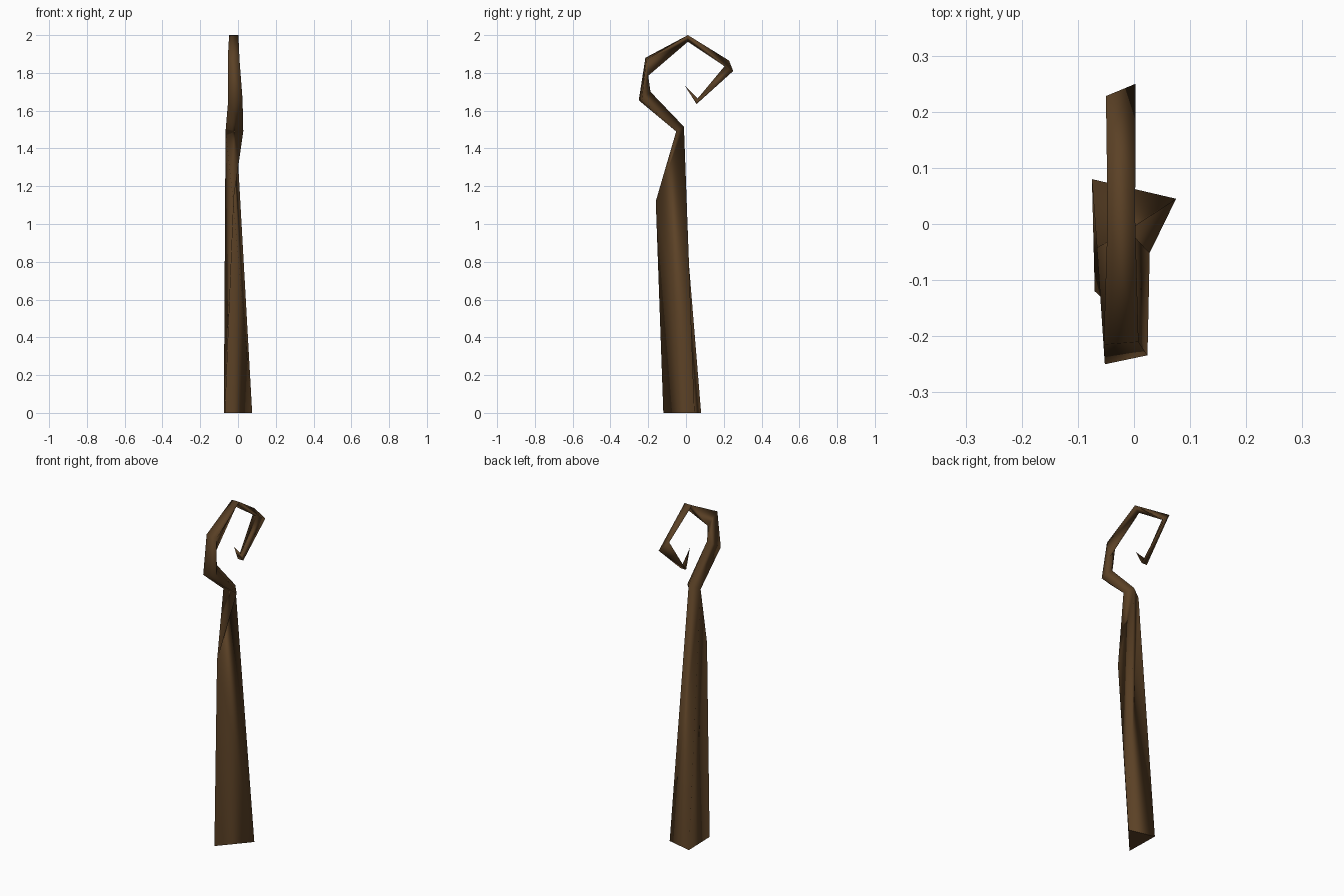
import bpy, bmesh

if "Cube" in bpy.data.objects:
    bpy.data.objects.remove(bpy.data.objects["Cube"])

wood = bpy.data.materials.new("dark_brown_wood")
wood.diffuse_color = (0.105, 0.053, 0.019, 1)
wood.use_nodes = True
wood.node_tree.nodes["Principled BSDF"].inputs["Base Color"].default_value = wood.diffuse_color

# triangular sections along the staff: left edge, inner edge, right edge
rings = [
    ((-0.075, 0.08, 0), (0.075, 0.045, 0), (-0.07, -0.12, 0)),               # foot
    ((-0.075, 0.08, 0), (0.075, 0.045, 0), (-0.025, -0.16, 1.12)),           # front ridge knuckle
    ((-0.066, -0.042, 1.49), (-0.01, -0.011, 1.515), (0.028, -0.052, 1.49)), # neck
    ((-0.052, -0.25, 1.655), (-0.005, -0.188, 1.70), (0.024, -0.234, 1.66)), # crook, lower bend
    ((-0.054, -0.215, 1.88), (-0.005, -0.2, 1.785), (0.008, -0.21, 1.87)),   # crook, upper bend
    ((-0.047, 0.01, 2.0), (-0.02, 0.01, 1.965), (0.002, 0.01, 2.0)),         # crown
    ((-0.05, 0.228, 1.865), (-0.02, 0.204, 1.835), (0.003, 0.25, 1.81)),     # far bend
    ((-0.04, 0.056, 1.635), (-0.022, 0.062, 1.665), (-0.005, 0.056, 1.635)), # curl
]
tip_point = (-0.02, -0.008, 1.735)

# loft the sections with triangles
bm = bmesh.new()
loops = [[bm.verts.new(p) for p in ring] for ring in rings]
loops[1][:2] = [loops[0][0], loops[0][1]]      # the knuckle shares two foot corners
bm.faces.new(loops[0])
for low, high in zip(loops, loops[1:]):
    for i in range(3):
        j = (i + 1) % 3
        if i == 2:
            tris = [(low[i], low[j], high[j]), (low[i], high[j], high[i])]
        else:
            tris = [(low[i], low[j], high[i]), (low[j], high[j], high[i])]
        for t in tris:
            if len(set(t)) == 3:
                bm.faces.new(t)

# pointed end of the curl
tip = bm.verts.new(tip_point)
for i in range(3):
    bm.faces.new((loops[-1][i], loops[-1][(i + 1) % 3], tip))

bmesh.ops.delete(bm, geom=[v for v in bm.verts if not v.link_faces], context='VERTS')
bmesh.ops.recalc_face_normals(bm, faces=bm.faces)
for f in bm.faces:
    f.smooth = len(f.verts) == 3 and f.calc_center_median().z > 0.01

mesh = bpy.data.meshes.new("crook_staff")
bm.to_mesh(mesh)
bm.free()
mesh.materials.append(wood)
staff = bpy.data.objects.new("crook_staff", mesh)
bpy.context.collection.objects.link(staff)
